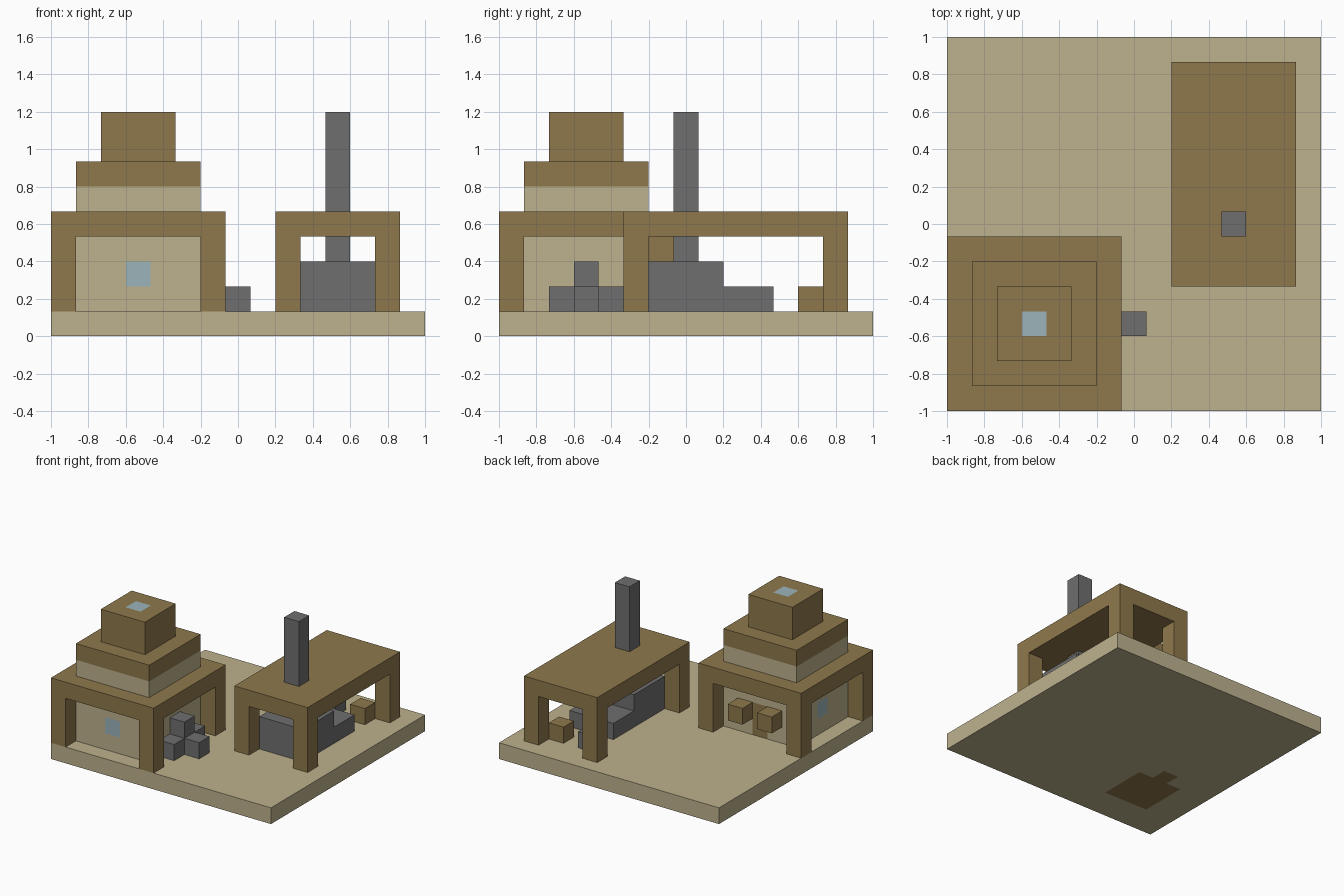
import bpy, bmesh
from mathutils import Vector

cube = bpy.data.objects.get("Cube")
if cube:
    bpy.data.objects.remove(cube, do_unlink=True)

# Everything sits on a lattice of 15 cells across the base
CELL = 2 / 15


def place(cell):
    return Vector((cell[0] * CELL - 1, cell[1] * CELL - 1, cell[2] * CELL))


def material(name, rgb):
    mat = bpy.data.materials.new(name)
    mat.use_nodes = True
    linear = [((c / 255 + 0.055) / 1.055) ** 2.4 for c in rgb] + [1]
    mat.diffuse_color = linear
    bsdf = next(n for n in mat.node_tree.nodes if n.type == 'BSDF_PRINCIPLED')
    bsdf.inputs["Base Color"].default_value = linear
    bsdf.inputs["Roughness"].default_value = 0.9
    return mat


SAND = material("sandstone", (190, 178, 142))
WOOD = material("wood", (143, 121, 76))
STONE = material("grey_stone", (111, 111, 111))
GLASS = material("pale_blue_glass", (156, 180, 187))


def box(name, lo, hi, mat):
    """Box between two lattice corners."""
    a, b = place(lo), place(hi)
    bm = bmesh.new()
    bmesh.ops.create_cube(bm, size=1)
    for v in bm.verts:
        v.co = (a + b) / 2 + v.co * (b - a)
    mesh = bpy.data.meshes.new(name)
    bm.to_mesh(mesh)
    bm.free()
    mesh.materials.append(mat)
    obj = bpy.data.objects.new(name, mesh)
    bpy.context.collection.objects.link(obj)
    return obj


def paint(obj, lo, hi, mat):
    """Cut the faces along a lattice region and colour those inside it."""
    a, b = place(lo), place(hi)
    bm = bmesh.new()
    bm.from_mesh(obj.data)
    for corner in (a, b):
        for axis in range(3):
            normal = Vector((0, 0, 0))
            normal[axis] = 1
            bmesh.ops.bisect_plane(bm, geom=bm.verts[:] + bm.edges[:] + bm.faces[:],
                                   plane_co=corner, plane_no=normal, dist=1e-5)
    if mat.name not in obj.data.materials:
        obj.data.materials.append(mat)
    slot = obj.data.materials.find(mat.name)
    for f in bm.faces:
        c = f.calc_center_median()
        if all(a[i] - 1e-4 < c[i] < b[i] + 1e-4 for i in range(3)):
            f.material_index = slot
    bm.to_mesh(obj.data)
    bm.free()


def canopy(name, x0, y0, x1, y1):
    """Flat roof on four corner posts."""
    box(name + "_roof", (x0, y0, 4), (x1, y1, 5), WOOD)
    for side, x in (("right", x0), ("left", x1 - 1)):
        for end, y in (("front", y0), ("back", y1 - 1)):
            box(f"{name}_{end}_{side}_post", (x, y, 1), (x + 1, y + 1, 4), WOOD)


def block(name, x, y, z, mat):
    return box(name, (x, y, z), (x + 1, y + 1, z + 1), mat)


# Ground slab with the wooden floor let into its underside
ground = box("ground_slab", (0, 0, 0), (15, 15, 1), SAND)
paint(ground, (2, 2, 0), (5, 5, 0), WOOD)
paint(ground, (3, 5, 0), (4, 6, 0), WOOD)

# House: porch, walls with windows and door, stepped upper storeys
canopy("house", 0, 0, 7, 7)
walls = box("house_walls", (1, 1, 1), (6, 6, 4), SAND)
paint(walls, (3, 1, 2), (4, 1, 3), GLASS)
paint(walls, (1, 3, 2), (1, 4, 3), GLASS)
paint(walls, (3, 6, 1), (4, 6, 3), WOOD)
upper = box("upper_storey", (1, 1, 5), (6, 6, 7), SAND)
paint(upper, (1, 1, 6), (6, 6, 7), WOOD)
top = box("roof_turret", (2, 2, 7), (5, 5, 9), WOOD)
paint(top, (3, 3, 9), (4, 4, 9), GLASS)

# Brackets either side of the back door
for side, x in (("right", 2), ("left", 4)):
    block("door_bracket_" + side, x, 6, 2, WOOD)

# Stone pile beside the house
for y in (2, 3, 4):
    block("pile_stone", 6, y, 1, STONE)
block("pile_top_stone", 6, 3, 2, STONE)
block("pile_outer_stone", 7, 3, 1, STONE)

# Workshop: canopy, furnace with chimney, low bench, anvil and crate
canopy("workshop", 9, 5, 14, 14)
box("furnace", (10, 6, 1), (13, 9, 3), STONE)
box("furnace_bench", (10, 9, 1), (13, 11, 2), STONE)
box("chimney_lower", (11, 7, 3), (12, 8, 4), STONE)
box("chimney_upper", (11, 7, 5), (12, 8, 9), STONE)
block("anvil", 10, 12, 1, STONE)
block("crate", 12, 12, 1, WOOD)
